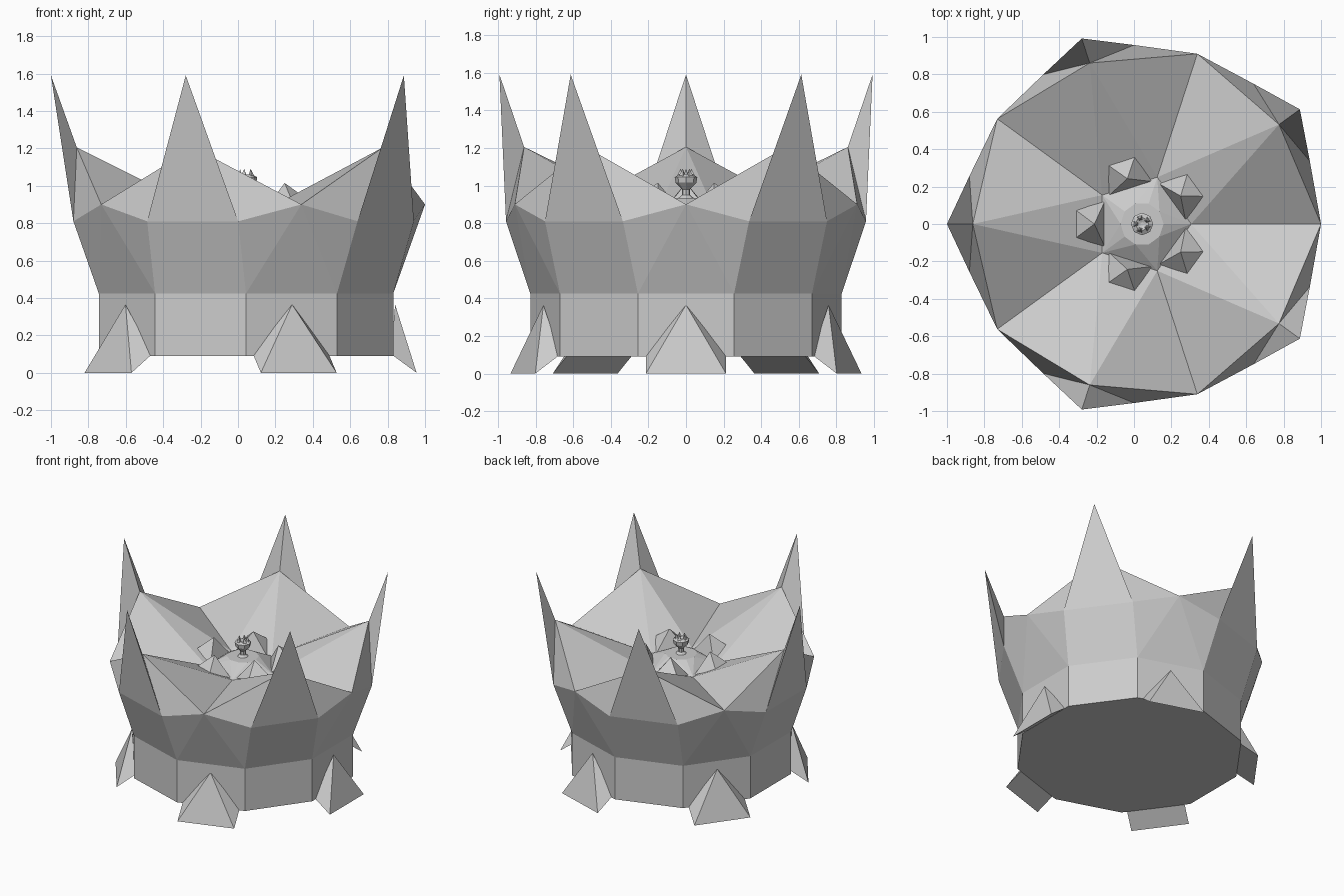
import bpy, bmesh, math
from mathutils import Vector

if "Cube" in bpy.data.objects:
    bpy.data.objects.remove(bpy.data.objects["Cube"])

CX = 0.043                      # axis of the five-fold symmetry


def pt(deg, r, z, side=0.0):
    """Point at radius r along direction deg, shifted sideways."""
    a = math.radians(deg)
    return Vector((CX + r * math.cos(a) - side * math.sin(a),
                   r * math.sin(a) + side * math.cos(a), z))


def make(name, faces):
    """Build a flat-shaded object from lists of corner points."""
    bm = bmesh.new()
    for f in faces:
        bm.faces.new([bm.verts.new(p) for p in f])
    bmesh.ops.remove_doubles(bm, verts=bm.verts, dist=0.0005)
    bmesh.ops.recalc_face_normals(bm, faces=bm.faces)
    me = bpy.data.meshes.new(name)
    bm.to_mesh(me)
    bm.free()
    ob = bpy.data.objects.new(name, me)
    bpy.context.collection.objects.link(ob)
    return ob


def lathe(name, profile, n, start=0):
    """Faceted turned part with closed ends."""
    rings = [[pt(start + 360 * k / n, r, z) for k in range(n)] for r, z in profile]
    faces = [rings[0], rings[-1]]
    for a, b in zip(rings, rings[1:]):
        faces += [[a[k], a[(k + 1) % n], b[(k + 1) % n], b[k]] for k in range(n)]
    return make(name, faces)


# Crown body: ten-sided wall, five spikes, five valleys and the inner bowl
R, HW, AP = 0.828, 0.256, 0.787
Z0, Z1, Z2 = 0.09, 0.425, 0.81
body = [[pt(18 + 36 * k, R, Z0) for k in range(10)]]
body += [[pt(18 + 36 * k, R, Z0), pt(54 + 36 * k, R, Z0),
          pt(54 + 36 * k, R, Z1), pt(18 + 36 * k, R, Z1)] for k in range(10)]
for k in range(5):
    a = 36 + 72 * k
    tip, back = pt(a, 1.043, 1.59), pt(a, 0.905, 1.205)
    base = [pt(a + s * 18, R, Z1) for s in (-1, 1)]
    corner = [pt(a, 0.923, Z2, s * HW) for s in (-1, 1)]
    valley = [pt(a + s * 36, 0.957, 0.9) for s in (-1, 1)]
    inner = [pt(a + s * 36, 0.263, 0.86) for s in (-1, 1)]
    body += [[base[0], base[1], corner[1], corner[0]],
             [corner[0], corner[1], tip],
             [back, inner[0], inner[1]],
             [base[1], pt(a + 54, R, Z1), valley[1]]]
    for i in (0, 1):
        body += [[base[i], corner[i], valley[i]],
                 [corner[i], back, valley[i]],
                 [corner[i], tip, back],
                 [back, valley[i], inner[i]]]
    # raised centre of the bowl
    disc = [pt(a + s * 36, 0.115, 0.935) for s in (-1, 0, 1)]
    body += [[inner[0], inner[1], disc[1]], [inner[0], disc[0], disc[1]],
             [inner[1], disc[1], disc[2]]]
body.append([pt(36 * k, 0.115, 0.935) for k in range(10)])
make("crown_body", body)


def wedge(name, deg, tip, outer, inner):
    """Leaning four-sided pyramid; outer and inner are (r, z, half width)."""
    t = pt(deg, *tip)
    o = [pt(deg, outer[0], outer[1], s * outer[2]) for s in (-1, 1)]
    i = [pt(deg, inner[0], inner[1], s * inner[2]) for s in (-1, 1)]
    return make(name, [[o[0], o[1], t], [i[0], i[1], t], [o[0], i[0], t],
                       [o[1], i[1], t], [o[0], o[1], i[1], i[0]]])


# Feet under the valleys and small petals under the spikes
for k in range(5):
    wedge("foot_%d" % (k + 1), 72 * k, (0.797, 0.365),
          (0.912, 0.0, 0.213), (0.775, 0.1, 0.213))
    wedge("petal_%d" % (k + 1), 36 + 72 * k, (0.255, 1.015),
          (0.355, 0.925, 0.075), (0.2, 0.86, 0.12))

# Centre cup on a short stem, with tiny teeth
lathe("centre_cup", [(0.045, 0.93), (0.022, 0.95), (0.022, 0.98), (0.055, 1.015),
                     (0.06, 1.045), (0.035, 1.06), (0.01, 1.05)], 8)
for k in range(5):
    wedge("cup_tooth_%d" % (k + 1), 36 + 72 * k, (0.03, 1.09),
          (0.045, 1.05, 0.015), (0.02, 1.045, 0.012))
